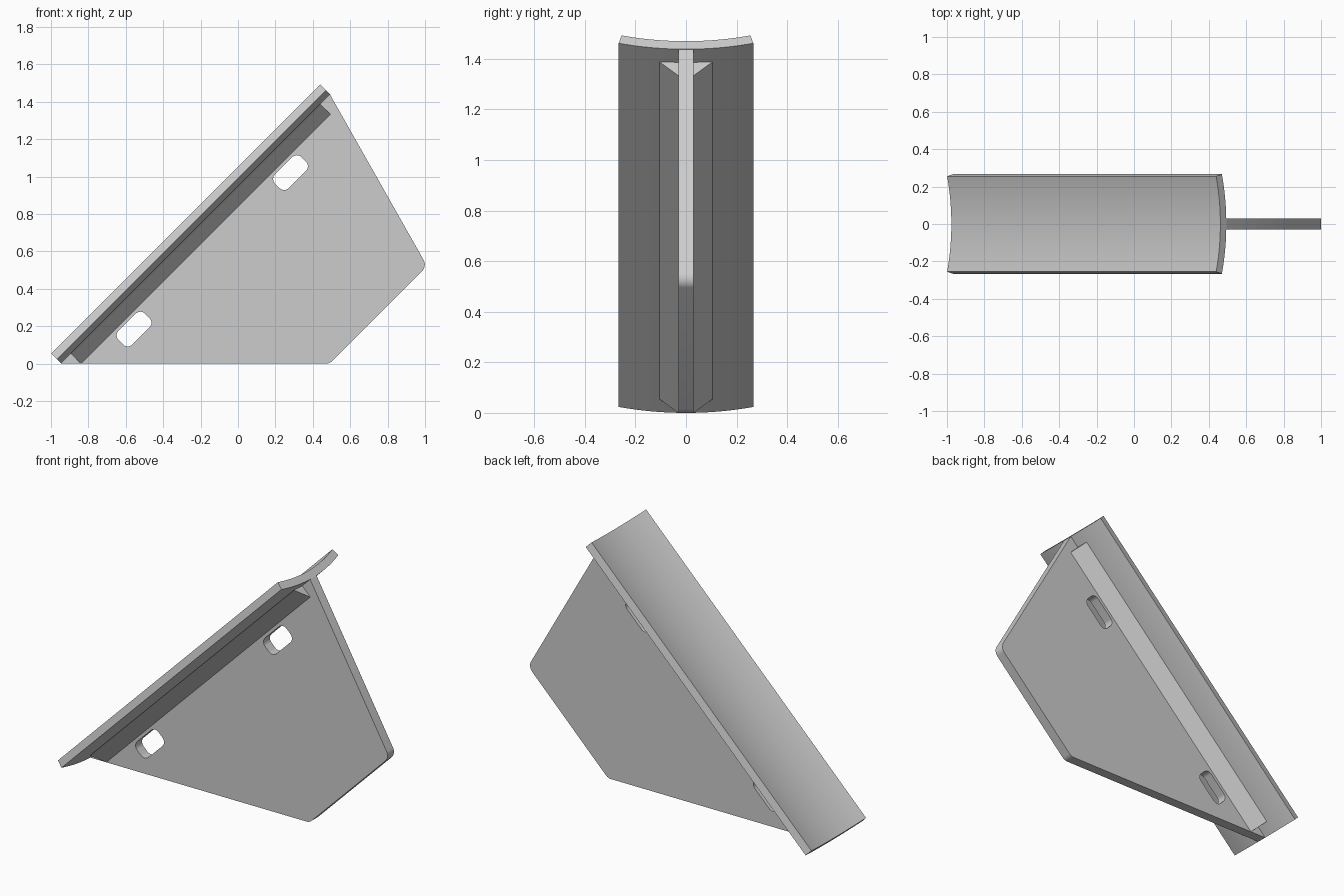
import bpy, bmesh, math
from mathutils import Vector

cube = bpy.data.objects.get("Cube")
if cube:
    bpy.data.objects.remove(cube, do_unlink=True)

grey = bpy.data.materials.new("plain grey")
grey.use_nodes = True
colour = (0.604, 0.604, 0.604, 1)
grey.diffuse_color = colour
grey.node_tree.nodes["Principled BSDF"].inputs["Base Color"].default_value = colour

X, Y, Z = Vector((1, 0, 0)), Vector((0, 1, 0)), Vector((0, 0, 1))
ALONG = (X + Z).normalized()     # up the slope
NORMAL = (Z - X).normalized()    # out of the slope


def prism(name, outline, a, b, direction, start, end):
    """Extrude a 2D outline, drawn on axes a and b, along a direction."""
    bm = bmesh.new()
    face = bm.faces.new([bm.verts.new(a * p + b * q + direction * start) for p, q in outline])
    new = bmesh.ops.extrude_face_region(bm, geom=[face])["geom"]
    bmesh.ops.translate(bm, vec=direction * (end - start),
                        verts=[v for v in new if isinstance(v, bmesh.types.BMVert)])
    bmesh.ops.recalc_face_normals(bm, faces=bm.faces)
    mesh = bpy.data.meshes.new(name)
    bm.to_mesh(mesh)
    bm.free()
    mesh.materials.append(grey)
    obj = bpy.data.objects.new(name, mesh)
    bpy.context.collection.objects.link(obj)
    return obj


def rounded(corners, steps=8):
    """Outline with each (p, q, radius) corner replaced by a tangent arc."""
    out = []
    for i, (p, q, r) in enumerate(corners):
        c = Vector((p, q))
        if r == 0:
            out.append(c)
            continue
        d0 = (Vector(corners[i - 1][:2]) - c).normalized()
        d1 = (Vector(corners[(i + 1) % len(corners)][:2]) - c).normalized()
        half = math.acos(d0.dot(d1)) / 2
        centre = c + (d0 + d1).normalized() * r / math.sin(half)
        s = c + d0 * r / math.tan(half) - centre
        e = c + d1 * r / math.tan(half) - centre
        out += [centre + s.lerp(e, k / steps).normalized() * r for k in range(steps + 1)]
    return out


def select(obj):
    bpy.ops.object.select_all(action='DESELECT')
    obj.select_set(True)
    bpy.context.view_layer.objects.active = obj


# Curved trough plate lying on the slope
LOW, HIGH, UNDER = -0.668, 1.366, 0.668
R_OUT, R_IN, STEPS = 1.075, 1.03, 32
half_angle = math.asin(0.266 / R_OUT)
angles = [half_angle * (2 * k / STEPS - 1) for k in range(STEPS + 1)]


def arc(r, order):
    return [(r * math.sin(t), UNDER + R_OUT - r * math.cos(t)) for t in order]


plate = prism("curved_plate", arc(R_OUT, angles) + arc(R_IN, angles[::-1]),
              Y, NORMAL, ALONG, LOW, HIGH)

# Upright web under the plate, its top edge sunk into the plate
web = prism("web", rounded([(-0.945, 0, 0), (0.489, 0, 0.05), (1.011, 0.522, 0.05),
                            (0.492, 1.439, 0), (0.482, 1.449, 0), (-0.957, 0.012, 0)]),
            X, Z, Y, -0.03, 0.03)

# Two rounded slots through the web
for u in (-0.262, 0.921):
    n, w, h, r = 0.524, 0.1, 0.052, 0.035
    cutter = prism("slot_cutter", rounded([(u - w, n - h, r), (u + w, n - h, r),
                                           (u + w, n + h, r), (u - w, n + h, r)]),
                   ALONG, NORMAL, Y, -0.2, 0.2)
    cutter.hide_render = True
    cut = web.modifiers.new("slot", 'BOOLEAN')
    cut.operation, cut.solver, cut.object = 'DIFFERENCE', 'EXACT', cutter
    select(web)
    bpy.ops.object.modifier_apply(modifier=cut.name)
    bpy.data.objects.remove(cutter, do_unlink=True)

# Sloped gusset strips joining web and plate on both sides
for side, name in ((1, "back_gusset"), (-1, "front_gusset")):
    prism(name, [(side * 0.028, 0.594), (side * 0.03, 0.594),
                 (side * 0.105, 0.671), (side * 0.028, 0.671)],
          Y, NORMAL, ALONG, -0.594, 1.292)

for obj in (plate, web):
    select(obj)
    bpy.ops.object.shade_smooth_by_angle(angle=math.radians(30))
